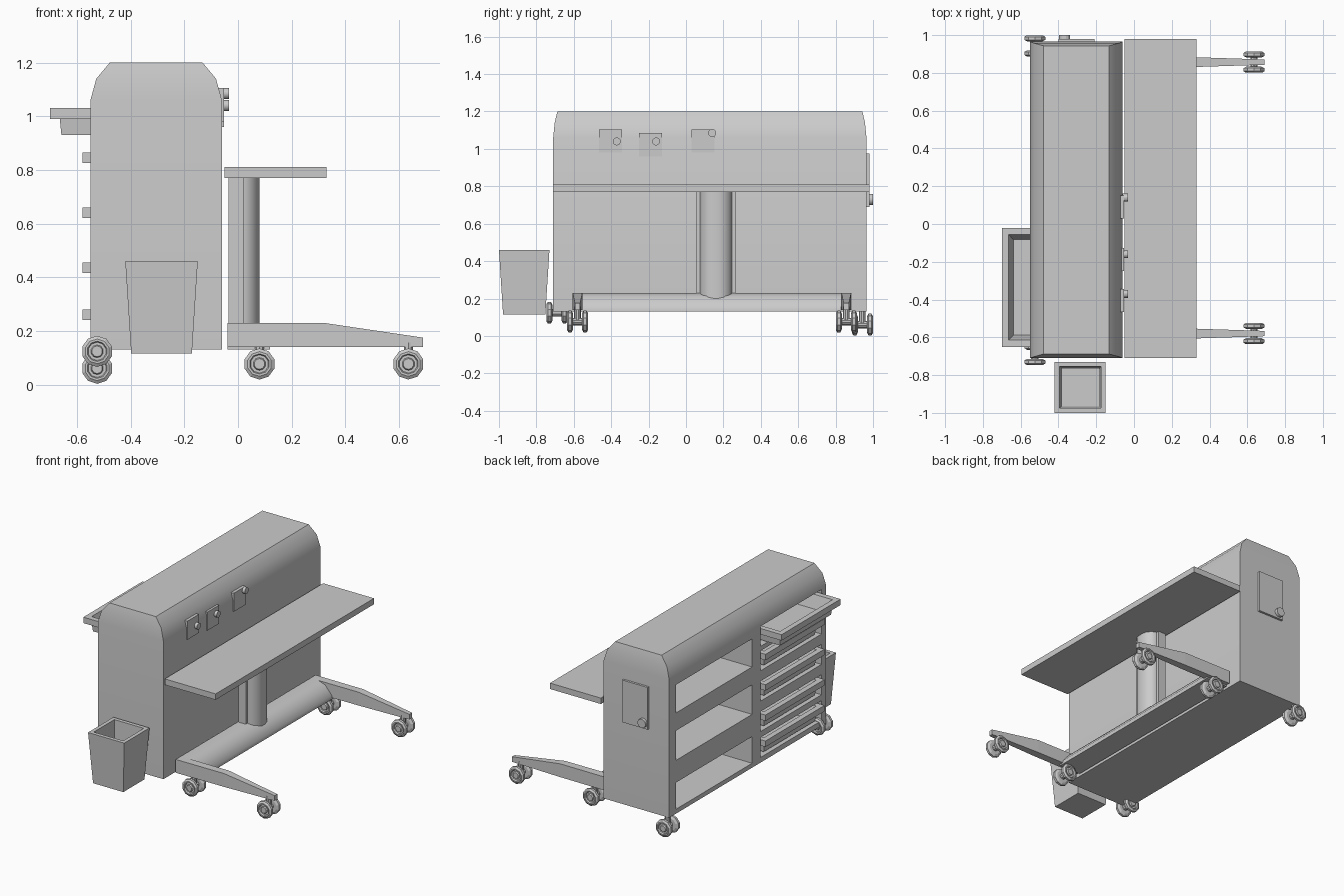
import bpy, bmesh
from math import sin, cos, tau, radians

cube = bpy.data.objects.get("Cube")
if cube:
    bpy.data.objects.remove(cube, do_unlink=True)


# Helpers: every part is a skin over a sequence of rings
def loft(name, rings, smooth=None):
    bm = bmesh.new()
    loops = [[bm.verts.new(p) for p in ring] for ring in rings]
    n = len(loops[0])
    for a, b in zip(loops, loops[1:]):
        for i in range(n):
            j = (i + 1) % n
            bm.faces.new((a[i], a[j], b[j], b[i]))
    bm.faces.new(loops[0])
    bm.faces.new(loops[-1])
    bmesh.ops.recalc_face_normals(bm, faces=bm.faces)
    mesh = bpy.data.meshes.new(name)
    bm.to_mesh(mesh)
    bm.free()
    obj = bpy.data.objects.new(name, mesh)
    bpy.context.collection.objects.link(obj)
    if smooth:
        shade(obj, smooth)
    return obj


def activate(obj):
    bpy.ops.object.select_all(action='DESELECT')
    obj.select_set(True)
    bpy.context.view_layer.objects.active = obj


def shade(obj, angle):
    activate(obj)
    bpy.ops.object.shade_smooth_by_angle(angle=radians(angle))


def rect(x, y, z, inset=0):
    x0, x1, y0, y1 = x[0] + inset, x[1] - inset, y[0] + inset, y[1] - inset
    return [(x0, y0, z), (x1, y0, z), (x1, y1, z), (x0, y1, z)]


def box(name, x, y, z):
    return loft(name, [rect(x, y, z[0]), rect(x, y, z[1])])


def circle(center, radius, axis, offset=0, sides=10):
    ring = []
    for i in range(sides):
        a = tau * (i + 0.5) / sides
        p = [radius * cos(a), radius * sin(a)]
        p.insert(axis, offset)
        ring.append([c + d for c, d in zip(center, p)])
    return ring


def caster(name, x, y, z):
    tread = [(.042, -.016), (.058, -.008), (.058, .008), (.046, .016),
             (.038, .016), (.034, .006), (.024, .006), (.02, .015)]
    for side, label in ((-1, "front"), (1, "back")):
        center = (x, y + side * .04, z)
        loft(f"{name}_{label}_wheel",
             [circle(center, r, 1, side * h) for r, h in tread])
    loft(name + "_axle", [circle((x, y, z), .02, 1, h) for h in (-.04, .04)])
    loft(name + "_stem", [circle((x, y, z), .018, 2, h) for h in (0, .08)])


# Cabinet body with rounded top
cab_x, cab_y = (-.55, -.06), (-.71, .965)
levels = [(.13, 0, 0), (1.06, 0, 0), (1.14, .022, .008), (1.2, .072, .022)]
cabinet = loft("cabinet", [
    [(x, y, z) for x, y, _ in rect((cab_x[0] + dx, cab_x[1] - dx),
                                   (cab_y[0] + dy, cab_y[1] - dy), 0)]
    for z, dx, dy in levels])

# Shelf bays and drawer pockets cut into the cabinet
drawer_tops = (.28, .455, .66, .865, 1.03)
pockets = [((-.6, -.09), (.08, .89), z)
           for z in ((.16, .34), (.49, .69), (.81, 1.0))]
pockets += [((-.6, -.14), (-.66, -.01), (t - .115, t + .02)) for t in drawer_tops]
for x, y, z in pockets:
    cutter = box("cutter", x, y, z)
    cutter.hide_render = True
    mod = cabinet.modifiers.new("pocket", 'BOOLEAN')
    mod.operation, mod.solver, mod.object = 'DIFFERENCE', 'EXACT', cutter
    activate(cabinet)
    bpy.ops.object.modifier_apply(modifier=mod.name)
    bpy.data.objects.remove(cutter, do_unlink=True)
shade(cabinet, 35)

# Drawer trays, the top one pulled out
for i, top in enumerate(drawer_tops):
    front = -.70 if top > 1 else -.58
    x, y = (front, front + .42), (-.65, -.02)
    loft(f"drawer_{i + 1}", [
        rect(x, y, top - .1, .042), rect(x, y, top - .04, .036),
        rect(x, y, top - .04), rect(x, y, top),
        rect(x, y, top, .036), rect(x, y, top - .085, .062)])

# Control plates with knobs on the desk side
for i, (y, z, ky, kz) in enumerate(((-.465, .98, -.37, 1.04),
                                    (-.25, .96, -.16, 1.04),
                                    (.03, .98, .14, 1.085))):
    box(f"control_plate_{i + 1}", (-.075, -.052), (y, y + .122), (z, z + .125))
    loft(f"control_knob_{i + 1}",
         [circle((-.06, ky, kz), .021, 0, h, 16) for h in (0, .027)])

# Access panel with knob on the end
box("end_panel", (-.40, -.21), (.96, .98), (.69, .975))
loft("end_panel_knob", [circle((-.367, .97, .73), .03, 1, h, 16) for h in (0, .03)])

# Desk top and rounded column
desk_y = (-.71, .98)
box("desk_top", (-.05, .33), desk_y, (.77, .81))
box("column_back", (-.035, .02), (.055, .265), (.16, .775))
half = [(.01, .085), (.03, .085), (.055, .07), (.075, .042), (.08, .015)]
outline = [(x, .16 - w) for x, w in half] + [(x, .16 + w) for x, w in reversed(half)]
loft("column_front", [[(x, y, z) for x, y in outline] for z in (.16, .775)], 50)

# Foot bar with sloping top
bar = [(-.04, .13), (-.04, .23), (.02, .23), (.07, .213), (.12, .155), (.12, .13)]
leg_ys = (-.58, .857)
loft("foot_bar", [[(x, y, z) for x, z in bar] for y in leg_ys], 50)

# Legs tapering outward, each on two casters
stations = [(-.04, .028, .23), (.32, .026, .23), (.69, .014, .175)]
for y, label in zip(leg_ys, ("front", "back")):
    loft(label + "_leg", [[(x, y - w, .14), (x, y + w, .14), (x, y + w, top),
                           (x, y - w, top)] for x, w, top in stations])
    for x, end in ((.08, "inner"), (.635, "outer")):
        caster(f"{label}_{end}_caster", x, y, .077)

# Cabinet casters
caster("cabinet_front_caster", -.525, -.69, .124)
caster("cabinet_back_caster", -.525, .943, .061)

# Waste bin
bin_x, bin_y = (-.42, -.15), (-1.0, -.73)
loft("waste_bin", [rect(bin_x, bin_y, z, inset) for z, inset in
                   ((.115, .022), (.46, 0), (.46, .025), (.14, .035))])
